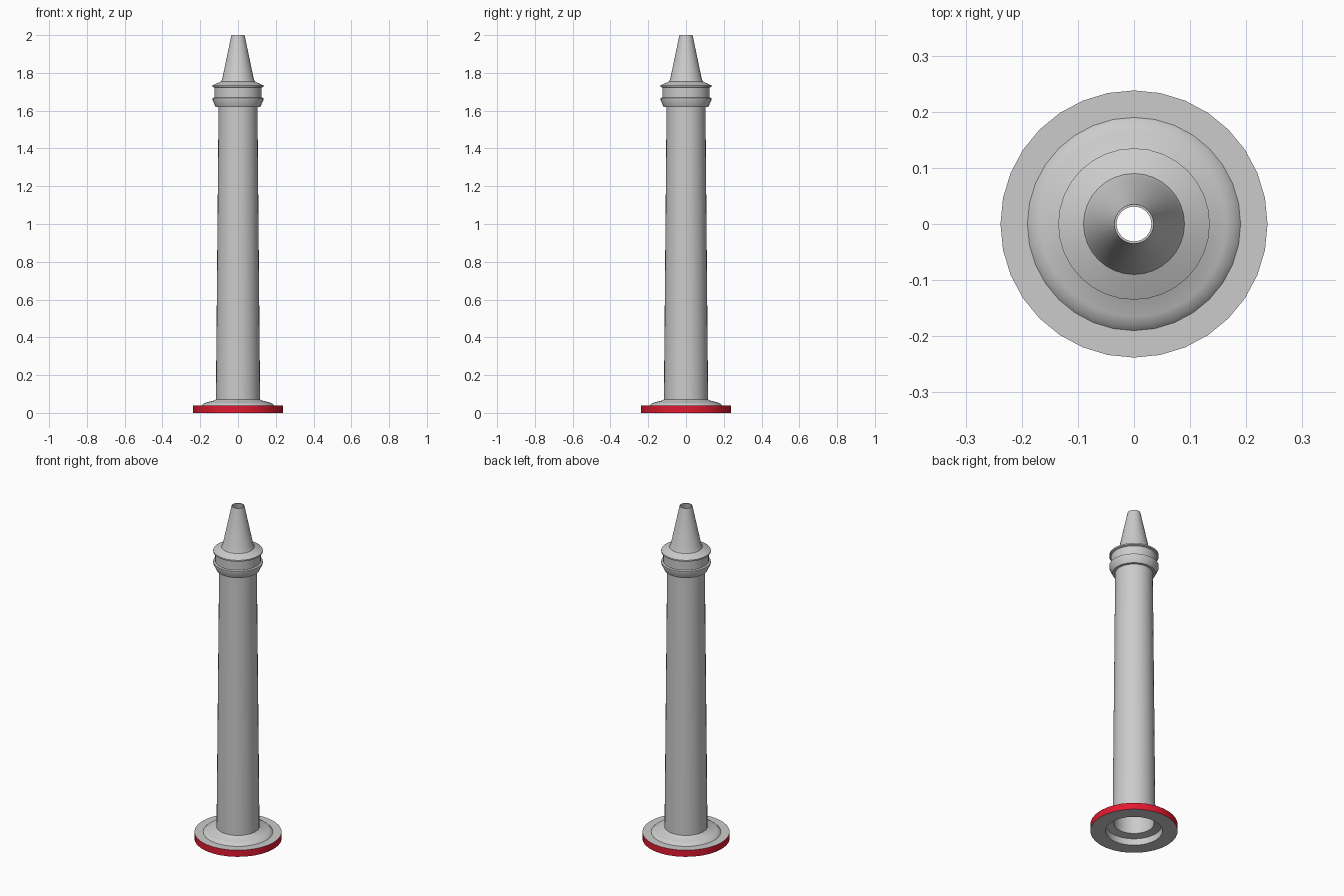
import bpy, bmesh, math

if "Cube" in bpy.data.objects:
    bpy.data.objects.remove(bpy.data.objects["Cube"])

SIDES = 32


def lathe(name, *profiles, colour=None):
    """Spin (radius, z) profiles about z; counter-clockwise order faces outward."""
    bm = bmesh.new()
    for profile in profiles:
        rings = []
        for r, z in profile:
            rings.append([bm.verts.new((r * math.cos(2 * math.pi * i / SIDES),
                                        r * math.sin(2 * math.pi * i / SIDES), z))
                          for i in range(SIDES)])
        for low, high in zip(rings, rings[1:]):
            for i in range(SIDES):
                k = (i + 1) % SIDES
                bm.faces.new((low[i], low[k], high[k], high[i]))
    mesh = bpy.data.meshes.new(name)
    bm.to_mesh(mesh)
    bm.free()
    obj = bpy.data.objects.new(name, mesh)
    bpy.context.collection.objects.link(obj)
    if colour:
        mat = bpy.data.materials.new(name + "_colour")
        mat.diffuse_color = colour
        mat.use_nodes = True
        mat.node_tree.nodes["Principled BSDF"].inputs["Base Color"].default_value = mat.diffuse_color
        mesh.materials.append(mat)
    bpy.ops.object.select_all(action='DESELECT')
    obj.select_set(True)
    bpy.context.view_layer.objects.active = obj
    bpy.ops.object.shade_smooth_by_angle(angle=math.radians(30))
    return obj


# Red edge of the base flange
lathe("flange_edge", [(0.238, 0), (0.238, 0.04)], colour=(0.75, 0.01, 0.03, 1))

# Base: flat flange top with low dome, and recessed underside
lathe("base",
      [(0.238, 0.04), (0.19, 0.04), (0.181, 0.05), (0.165, 0.056),
       (0.125, 0.066), (0.117, 0.072)],
      [(0.11, 0.048), (0.155, 0.04), (0.155, 0), (0.238, 0)])

# Tapering hollow shaft
lathe("shaft",
      [(0.117, 0.072), (0.103, 1.62)],
      [(0.098, 1.62), (0.11, 0.048)])

# Collar with two flared rims and a groove between
lathe("collar",
      [(0.103, 1.62), (0.118, 1.62), (0.135, 1.657), (0.135, 1.667),
       (0.125, 1.67), (0.125, 1.722), (0.135, 1.726), (0.135, 1.734),
       (0.118, 1.742), (0.09, 1.754)],
      [(0.082, 1.754), (0.098, 1.62)])

# Tapered nozzle with an open end
lathe("nozzle",
      [(0.09, 1.754), (0.083, 1.77), (0.035, 2.0), (0.031, 2.0),
       (0.078, 1.77), (0.082, 1.754)])
